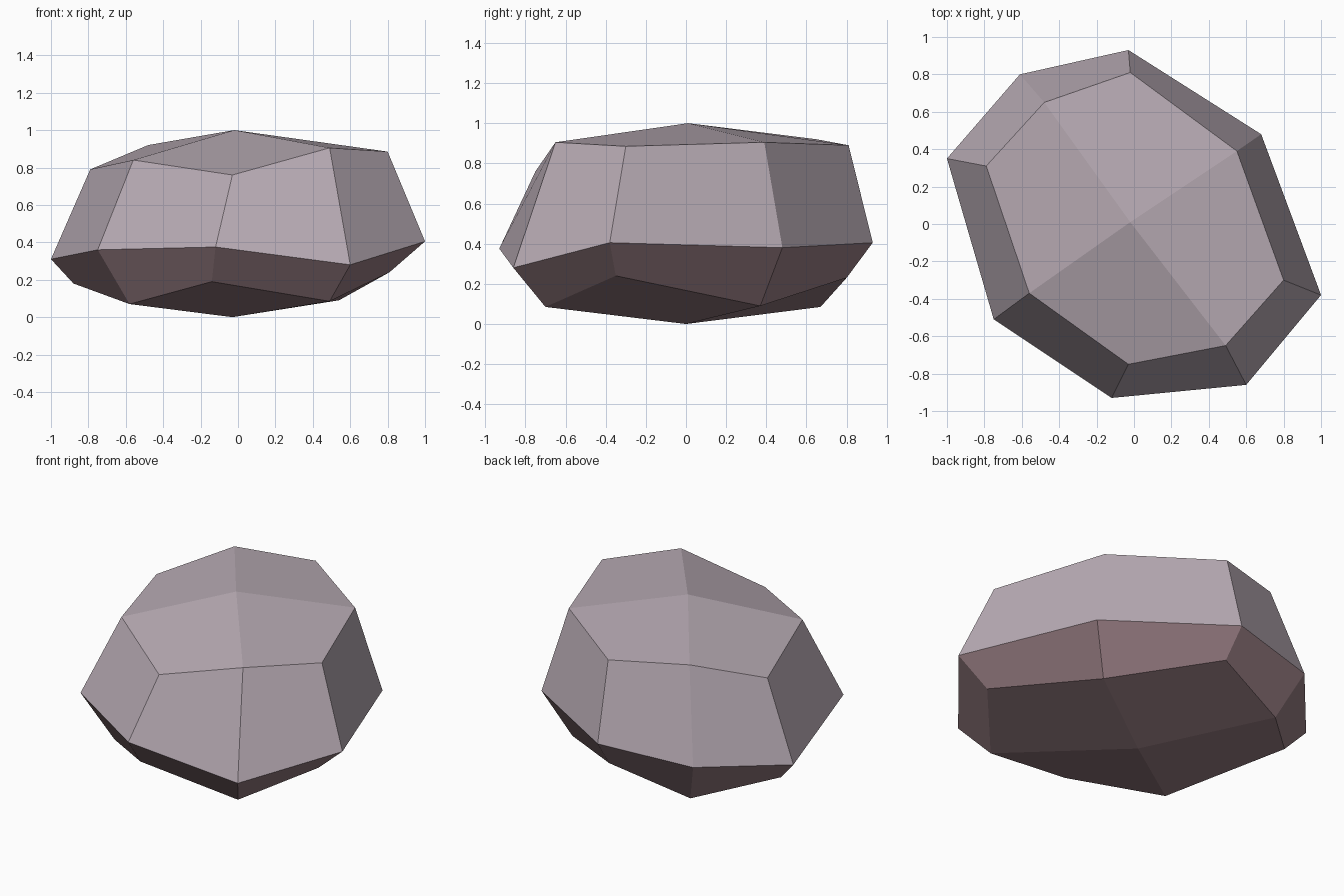
import bpy, bmesh

if "Cube" in bpy.data.objects:
    bpy.data.objects.remove(bpy.data.objects["Cube"])

# Three uneven eight-point rings, listed clockwise from the back
UPPER = [(-0.02, 0.81, 0.89), (0.55, 0.39, 0.905), (0.80, -0.30, 0.885), (0.49, -0.65, 0.905),
         (-0.03, -0.75, 0.76), (-0.56, -0.37, 0.84), (-0.79, 0.31, 0.79), (-0.48, 0.65, 0.92)]
MIDDLE = [(-0.03, 0.93, 0.405), (0.68, 0.48, 0.38), (1.00, -0.38, 0.405), (0.60, -0.86, 0.28),
          (-0.12, -0.93, 0.375), (-0.75, -0.51, 0.36), (-1.00, 0.35, 0.31), (-0.61, 0.80, 0.36)]
LOWER = [(-0.02, 0.80, 0.23), (0.54, 0.37, 0.09), (0.81, -0.35, 0.24), (0.49, -0.70, 0.085),
         (-0.14, -0.78, 0.19), (-0.58, -0.41, 0.07), (-0.88, 0.30, 0.18), (-0.50, 0.67, 0.085)]


def flat_material(name, rgb):
    mat = bpy.data.materials.new(name)
    mat.diffuse_color = (*rgb, 1.0)
    mat.use_nodes = True
    mat.node_tree.nodes["Principled BSDF"].inputs["Base Color"].default_value = mat.diffuse_color
    return mat


bm = bmesh.new()
upper, middle, lower = ([bm.verts.new(p) for p in ring] for ring in (UPPER, MIDDLE, LOWER))


def band(a, b, mat):
    for i in range(8):
        j = (i + 1) % 8
        bm.faces.new((a[i], a[j], b[j], b[i])).material_index = mat


def cap(ring, tip, mat):
    # Four broad facets meeting at the tip
    v = bm.verts.new(tip)
    for i in range(1, 8, 2):
        bm.faces.new((v, ring[i], ring[(i + 1) % 8], ring[(i + 2) % 8])).material_index = mat


# Pale upper stone, dark underside
band(upper, middle, 0)
band(middle, lower, 1)
cap(upper, (-0.02, 0.01, 1.0), 0)
cap(lower, (-0.03, 0.0, 0.0), 1)
bmesh.ops.recalc_face_normals(bm, faces=bm.faces[:])

mesh = bpy.data.meshes.new("rock")
bm.to_mesh(mesh)
bm.free()
mesh.materials.append(flat_material("pale mauve stone", (0.477, 0.406, 0.455)))
mesh.materials.append(flat_material("dark brown stone", (0.296, 0.195, 0.214)))
rock = bpy.data.objects.new("rock", mesh)
bpy.context.collection.objects.link(rock)
